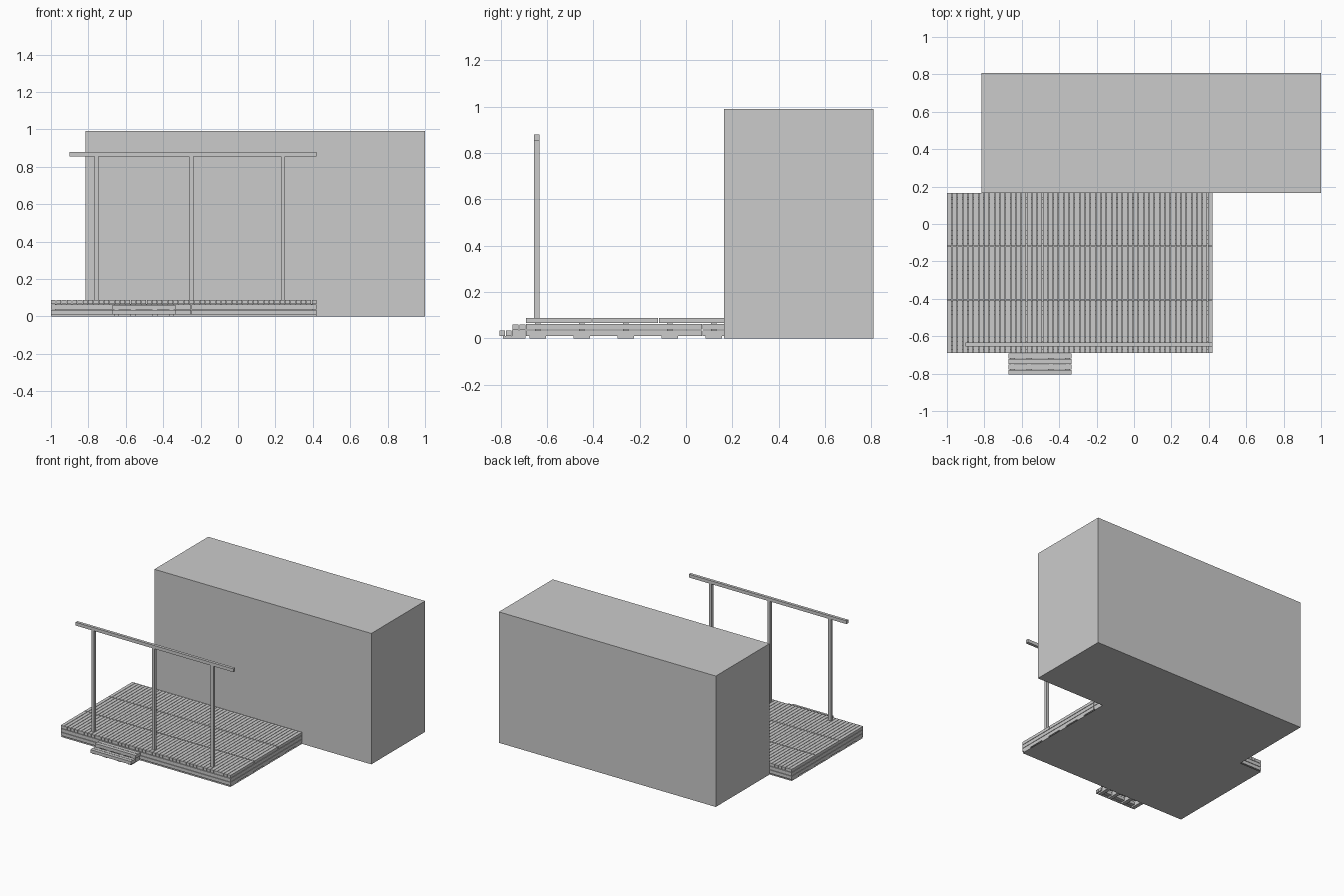
import bpy, bmesh

cube = bpy.data.objects.get("Cube")
if cube:
    bpy.data.objects.remove(cube)

grey = bpy.data.materials.new("plain_grey")
grey.use_nodes = True
COLOUR = (0.6, 0.6, 0.6, 1)
grey.diffuse_color = COLOUR
grey.node_tree.nodes["Principled BSDF"].inputs["Base Color"].default_value = COLOUR


def make_boxes(name, boxes):
    """One object from boxes given as (x range, y range, z range)."""
    bm = bmesh.new()
    for ranges in boxes:
        verts = bmesh.ops.create_cube(bm, size=1)["verts"]
        for v in verts:
            for axis, (low, high) in enumerate(ranges):
                v.co[axis] = low if v.co[axis] < 0 else high
    mesh = bpy.data.meshes.new(name)
    bm.to_mesh(mesh)
    bm.free()
    mesh.materials.append(grey)
    obj = bpy.data.objects.new(name, mesh)
    bpy.context.collection.objects.link(obj)
    return obj


def split(low, high, count, gap):
    """Equal board ranges separated by gaps."""
    pitch = (high - low + gap) / count
    return [(low + i * pitch, low + (i + 1) * pitch - gap) for i in range(count)]


X0, X1, Y0, Y1 = -1.0, 0.42, -0.69, 0.165
BASE, TOP = 0.01, 0.088
GAP = 0.003
THICK = 0.022

# House block
make_boxes("house_block", [((-0.815, 1.0), (Y1, 0.808), (0, 0.99))])

# Ground sheet and sleepers below the deck
make_boxes("ground_sheet", [((X0, X1), (Y0, Y1), (0, 0.001))])
sleeper_rows = [-0.64 + 0.19 * i for i in range(5)]
make_boxes("sleepers", [((X0, X1), (y - 0.035, y + 0.035), (0.001, BASE))
                        for y in sleeper_rows])

# Joists between sleepers and boards
make_boxes("joists", [((X0 + THICK, X1 - THICK), (y - 0.012, y + 0.012), (BASE, TOP - THICK))
                      for y in sleeper_rows])

# Deck boards in three lengths
make_boxes("deck_boards", [(xr, yr, (TOP - THICK, TOP))
                           for xr in split(X0, X1, 50, GAP)
                           for yr in split(Y0, Y1, 3, 0.004)])

# Edge boards in two courses with staggered joints
fascia = []
for zr in split(BASE, TOP - THICK - GAP, 2, GAP):
    for xr in ((X0, -0.251), (-0.249, X1)):
        fascia += [(xr, (Y0, Y0 + THICK), zr), (xr, (Y1 - THICK, Y1), zr)]
    for yr in ((Y0 + THICK, 0.069), (0.071, Y1 - THICK)):
        fascia += [((X0, X0 + THICK), yr, zr), ((X1 - THICK, X1), yr, zr)]
make_boxes("edge_boards", fascia)

# Entry steps on short bearers
STEP = (-0.672, -0.333)
treads = [(STEP, yr, (BASE + 0.001, 0.035)) for yr in split(-0.805, -0.752, 2, GAP)]
treads += [(STEP, yr, (0.036, 0.06)) for yr in split(-0.749, -0.692, 2, GAP)]
make_boxes("step_treads", treads)
bearers = []
for x in (-0.65, -0.56, -0.445, -0.355):
    xr = (x - 0.014, x + 0.014)
    bearers += [(xr, (-0.79, -0.75), (0, BASE + 0.001)), (xr, (-0.75, -0.692), (0, 0.036))]
make_boxes("step_bearers", bearers)

# Posts and overhead beam
POST_Y = (-0.655, -0.633)
for side, x in (("right", -0.757), ("middle", -0.25), ("left", 0.241)):
    make_boxes(side + "_post", [((x - 0.0115, x + 0.0115), POST_Y, (TOP, 0.855))])
make_boxes("overhead_beam", [((-0.9, X1), POST_Y, (0.855, 0.88))])
